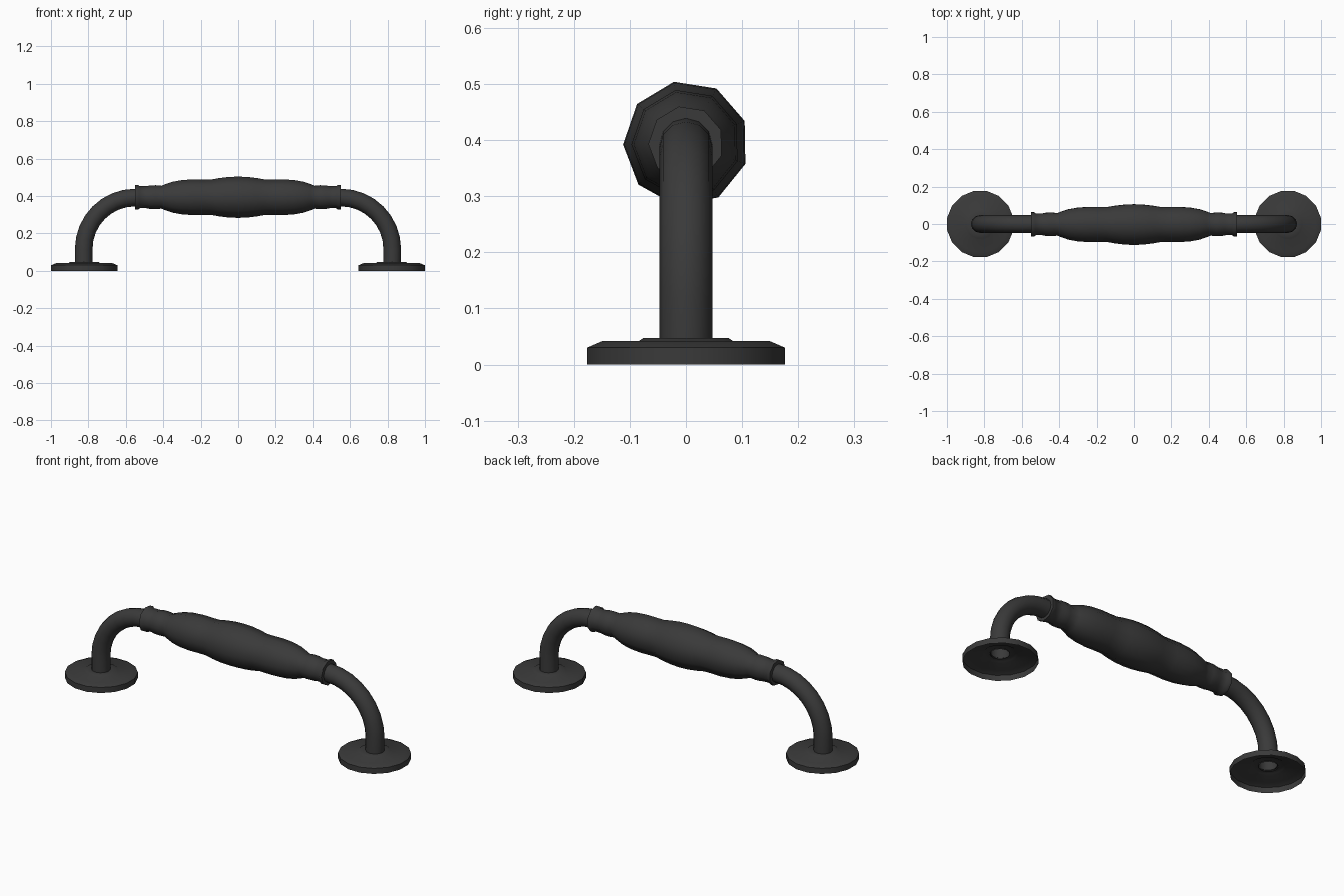
import bpy, bmesh, math
from mathutils import Matrix

if "Cube" in bpy.data.objects:
    bpy.data.objects.remove(bpy.data.objects["Cube"])

black = bpy.data.materials.new("black_metal")
black.diffuse_color = (0.042, 0.042, 0.042, 1)
black.use_nodes = True
black.node_tree.nodes["Principled BSDF"].inputs["Base Color"].default_value = black.diffuse_color


def finish(ob, angle):
    ob.data.materials.clear()
    ob.data.materials.append(black)
    bpy.ops.object.select_all(action='DESELECT')
    ob.select_set(True)
    bpy.context.view_layer.objects.active = ob
    bpy.ops.object.shade_smooth_by_angle(angle=math.radians(angle))


def lathe(name, profile, sides, phase, matrix, angle):
    """Turn (radius, height) points about local z, then place with matrix."""
    bm = bmesh.new()
    rings = []
    for r, h in profile:
        rings.append([bm.verts.new((r * math.cos(phase + math.tau * i / sides),
                                    r * math.sin(phase + math.tau * i / sides), h))
                      for i in range(sides)])
    for a, b in zip(rings, rings[1:]):
        for i in range(sides):
            j = (i + 1) % sides
            bm.faces.new((a[i], a[j], b[j], b[i]))
    bm.transform(matrix)
    me = bpy.data.meshes.new(name)
    bm.to_mesh(me)
    bm.free()
    ob = bpy.data.objects.new(name, me)
    bpy.context.collection.objects.link(ob)
    finish(ob, angle)


# Turned grip: half profile from the centre outward, mirrored
half = [(.112, 0), (.110, .05), (.104, .10), (.096, .145), (.096, .19), (.097, .24),
        (.093, .30), (.084, .35), (.070, .39), (.062, .41), (.065, .44), (.064, .47),
        (.060, .49), (.060, .525), (.067, .535), (.067, .55), (.044, .55)]
grip = [(r, -h) for r, h in reversed(half[1:])] + half
# local z -> world x, local x -> world y, local y -> world z
axes = Matrix(((0, 0, 1, 0), (1, 0, 0, 0), (0, 1, 0, 0), (0, 0, 0, 1)))
lathe("grip", grip, 9, math.radians(21), Matrix.Translation((0, 0, .394)) @ axes, 50)

# Hollow-bottomed mounting plate
plate = [(.18, 0), (.18, .03), (.152, .042), (.085, .042), (.078, .047), (.044, .047)]

for side, s in (("left", -1), ("right", 1)):
    lathe("mounting_plate_" + side, plate, 16, math.pi / 16,
          Matrix.Translation((s * .822, 0, 0)), 40)

    # Bent round leg: vertical, quarter arc, then into the grip
    R, cx, cz = .275, .55, .117
    path = [(.825, .042)]
    path += [(cx + R * math.cos(t), cz + R * math.sin(t))
             for t in (math.pi / 2 * i / 8 for i in range(9))]
    path.append((.50, cz + R))
    cu = bpy.data.curves.new("leg_" + side, 'CURVE')
    cu.dimensions = '3D'
    cu.bevel_depth = .047
    cu.bevel_resolution = 4
    sp = cu.splines.new('POLY')
    sp.points.add(len(path) - 1)
    for p, (x, z) in zip(sp.points, path):
        p.co = (s * x, 0, z, 1)
    leg = bpy.data.objects.new("leg_" + side, cu)
    bpy.context.collection.objects.link(leg)
    bpy.ops.object.select_all(action='DESELECT')
    leg.select_set(True)
    bpy.context.view_layer.objects.active = leg
    bpy.ops.object.convert(target='MESH')
    finish(bpy.context.view_layer.objects.active, 50)
